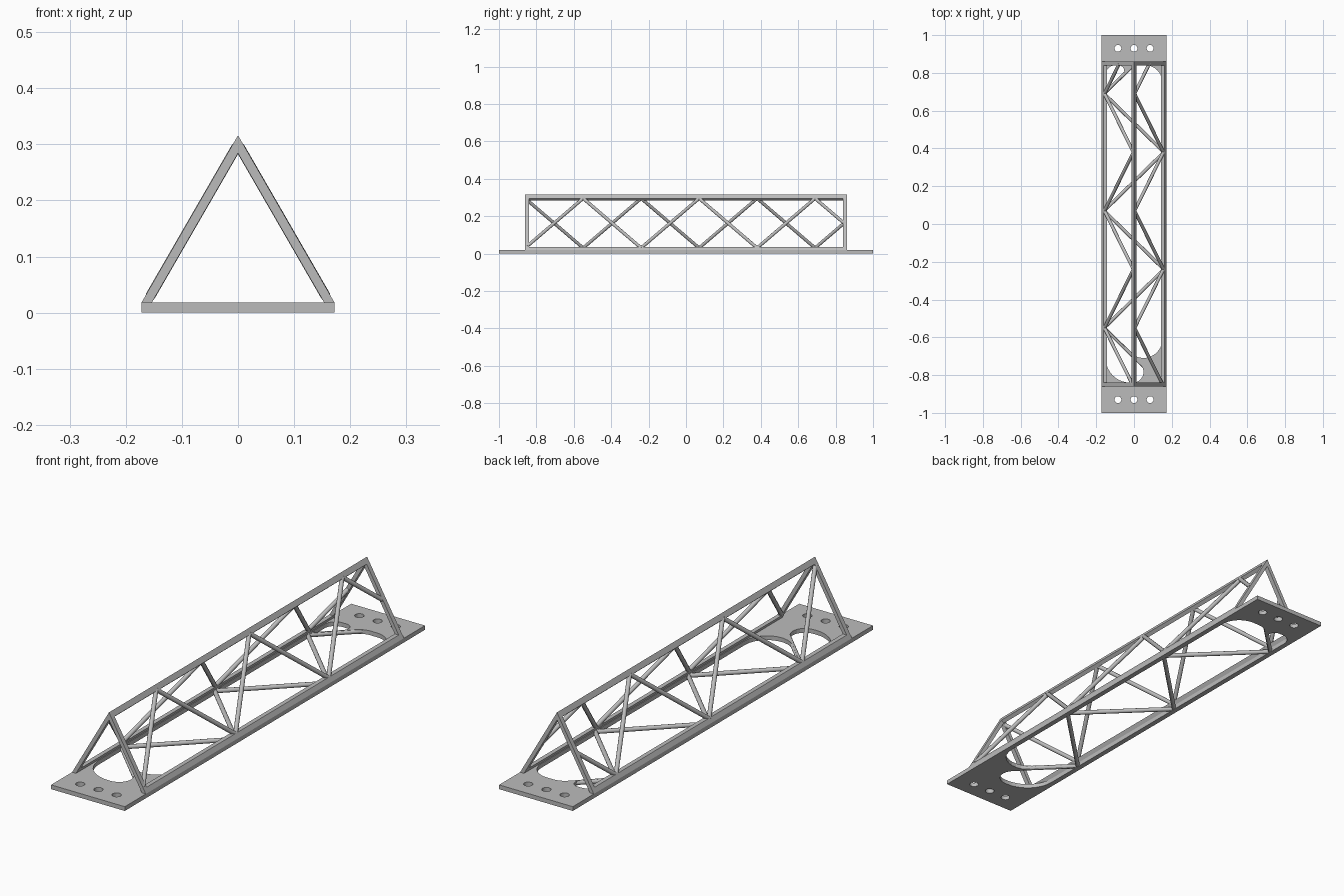
import bpy, bmesh, math
from mathutils import Vector

if "Cube" in bpy.data.objects:
    bpy.data.objects.remove(bpy.data.objects["Cube"])

metal = bpy.data.materials.new("plain_grey")
metal.use_nodes = True
GREY = (0.5, 0.5, 0.5, 1)
metal.diffuse_color = GREY
metal.node_tree.nodes["Principled BSDF"].inputs["Base Color"].default_value = GREY

# Main dimensions
HALF, WALL_IN = 0.172, 0.1536      # outer and inner foot of the sloping wall
DECK, APEX, APEX_IN = 0.018, 0.316, 0.284
FRAME_Y, POST, PITCH = 0.86, 0.02, 0.31
ROD = 0.009


def add_mesh(name, bm):
    bmesh.ops.recalc_face_normals(bm, faces=bm.faces)
    mesh = bpy.data.meshes.new(name)
    bm.to_mesh(mesh)
    bm.free()
    mesh.materials.append(metal)
    obj = bpy.data.objects.new(name, mesh)
    bpy.context.collection.objects.link(obj)
    return obj


def prism(name, profile, y0, y1):
    """Extrude an (x, z) profile along y."""
    bm = bmesh.new()
    face = bm.faces.new([bm.verts.new((x, y0, z)) for x, z in profile])
    out = bmesh.ops.extrude_face_region(bm, geom=[face])
    verts = [v for v in out["geom"] if isinstance(v, bmesh.types.BMVert)]
    bmesh.ops.translate(bm, verts=verts, vec=(0, y1 - y0, 0))
    return add_mesh(name, bm)


def rod(name, a, b):
    """Round bar between two points."""
    a, b = Vector(a), Vector(b)
    bm = bmesh.new()
    bmesh.ops.create_cone(bm, cap_ends=True, segments=12, radius1=ROD,
                          radius2=ROD, depth=(b - a).length)
    obj = add_mesh(name, bm)
    obj.location = (a + b) / 2
    obj.rotation_mode = "QUATERNION"
    obj.rotation_quaternion = (b - a).to_track_quat("Z", "Y")
    for poly in obj.data.polygons:
        poly.use_smooth = len(poly.vertices) == 4
    return obj


def rounded(corners, steps=10):
    """Polygon from (x, y, fillet radius) corners."""
    pts = []
    for i, (x, y, r) in enumerate(corners):
        p = Vector((x, y))
        if r == 0:
            pts.append(p)
            continue
        u = (Vector(corners[i - 1][:2]) - p).normalized()
        v = (Vector(corners[(i + 1) % len(corners)][:2]) - p).normalized()
        half = u.angle(v) / 2
        centre = p + (u + v).normalized() * r / math.sin(half)
        start = p + u * r / math.tan(half) - centre
        end = p + v * r / math.tan(half) - centre
        sweep = math.pi - 2 * half
        for k in range(steps + 1):
            t = k / steps
            pts.append(centre + (start * math.sin((1 - t) * sweep)
                                 + end * math.sin(t * sweep)) / math.sin(sweep))
    return pts


def circle(x, y, r, n=24):
    return [Vector((x + r * math.cos(math.tau * k / n),
                    y + r * math.sin(math.tau * k / n))) for k in range(n)]


# Base plate: outline, rounded openings and bolt holes
IN, END = 0.15, 0.84
loops = [
    rounded([(-HALF, -1, 0), (HALF, -1, 0), (HALF, 1, 0), (-HALF, 1, 0)]),
    rounded([(-IN, -END, 0.13), (0.131, -END, 0.057), (-IN, -0.559, 0)]),
    rounded([(IN, -0.851, 0.1), (IN, END, 0.09), (-0.001, END, 0.08),
             (-IN, 0.691, 0), (-IN, -0.551, 0)]),
    rounded([(-IN, 0.699, 0), (-0.009, END, 0.03), (-IN, END, 0.05)]),
]
loops += [circle(x, y, 0.018) for x in (-0.085, 0, 0.085) for y in (-0.93, 0.93)]
curve = bpy.data.curves.new("base_plate", "CURVE")
curve.dimensions = "2D"
curve.fill_mode = "BOTH"
curve.extrude = DECK / 2
for pts in loops:
    spline = curve.splines.new("POLY")
    spline.points.add(len(pts) - 1)
    for point, p in zip(spline.points, pts):
        point.co = (p.x, p.y, 0, 1)
    spline.use_cyclic_u = True
curve.materials.append(metal)
plate = bpy.data.objects.new("base_plate", curve)
plate.location.z = DECK / 2
bpy.context.collection.objects.link(plate)
bpy.ops.object.select_all(action="DESELECT")
plate.select_set(True)
bpy.context.view_layer.objects.active = plate
bpy.ops.object.convert(target="MESH")
for poly in plate.data.polygons:
    poly.use_smooth = False

# Ridge bar along the top
prism("ridge_bar", [(0, APEX), (0.0122, 0.295), (0, APEX_IN), (-0.0122, 0.295)],
      -FRAME_Y, FRAME_Y)

# Lower rails and end frames, mirrored left and right
RAIL_TOP = 0.036
lean = (RAIL_TOP - DECK) * HALF / (APEX - DECK)
for side, s in (("left", 1), ("right", -1)):
    prism(side + "_rail", [(s * HALF, DECK), (s * (HALF - lean), RAIL_TOP),
                           (s * (WALL_IN - lean), RAIL_TOP), (s * WALL_IN, DECK)],
          -FRAME_Y, FRAME_Y)
    for end, e in (("front", -1), ("back", 1)):
        prism(end + "_" + side + "_post",
              [(s * HALF, DECK), (0, APEX), (0, APEX_IN), (s * WALL_IN, DECK)],
              e * FRAME_Y, e * (FRAME_Y - POST))

# Zigzag bracing on both slopes and on the base
LIMIT = FRAME_Y - POST / 2
low, high, edge = (0.156, 0.03), (0.003, 0.295), 0.158
for k in range(6):
    y0 = -FRAME_Y + PITCH * k
    y1 = y0 + PITCH

    def clipped(name, a, b):
        a, b = Vector(a), Vector(b)
        first, last = a.copy(), b.copy()
        if a.y < -LIMIT:
            first = a.lerp(b, (-LIMIT - a.y) / PITCH)
        if b.y > LIMIT:
            last = a.lerp(b, (LIMIT - a.y) / PITCH)
        rod(name + "_" + str(k + 1), first, last)

    for side, s, flip in (("left", 1, 0), ("right", -1, 1)):
        ends = (low, high) if (k + flip) % 2 == 0 else (high, low)
        (xa, za), (xb, zb) = ends
        clipped(side + "_brace", (s * xa, y0, za), (s * xb, y1, zb))
    s = 1 if k % 2 == 0 else -1
    clipped("base_brace", (s * edge, y0, DECK / 2), (-s * edge, y1, DECK / 2))
